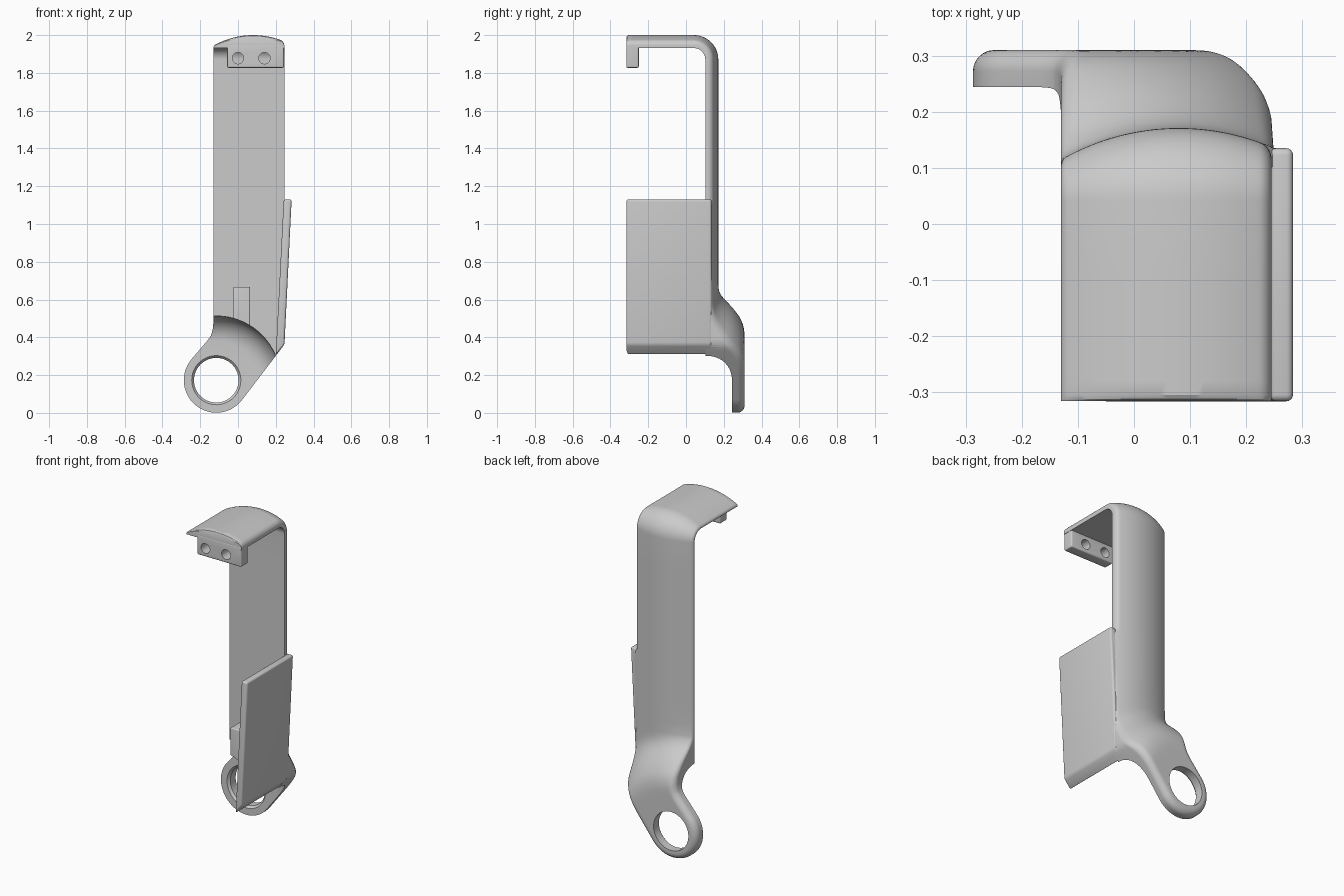
import bpy, bmesh, math

if "Cube" in bpy.data.objects:
    bpy.data.objects.remove(bpy.data.objects["Cube"])

CX, CZ, R = -0.115, 0.173, 0.172      # ring eye centre and outer radius
INNER = 0.102                         # y of the flat inner strap face


def interp(pts, v):
    if v <= pts[0][0]:
        return pts[0][1]
    for (a, p), (b, q) in zip(pts, pts[1:]):
        if v <= b:
            return p + (q - p) * (v - a) / (b - a)
    return pts[-1][1]


def make_object(name, bm):
    bmesh.ops.recalc_face_normals(bm, faces=bm.faces)
    me = bpy.data.meshes.new(name)
    bm.to_mesh(me)
    bm.free()
    ob = bpy.data.objects.new(name, me)
    bpy.context.collection.objects.link(ob)
    return ob


def prism(name, xz, y0, y1, bevel):
    bm = bmesh.new()
    rows = [[bm.verts.new((x, y, z)) for x, z in xz] for y in (y0, y1)]
    bm.faces.new(rows[0])
    bm.faces.new(rows[1][::-1])
    for i in range(len(xz)):
        j = (i + 1) % len(xz)
        bm.faces.new((rows[0][j], rows[0][i], rows[1][i], rows[1][j]))
    bmesh.ops.recalc_face_normals(bm, faces=bm.faces)
    if bevel:
        bmesh.ops.bevel(bm, geom=bm.edges[:], offset=bevel, segments=4,
                        profile=0.5, affect='EDGES')
    return make_object(name, bm)


def box(name, x0, x1, y0, y1, z0, z1, bevel):
    return prism(name, [(x0, z0), (x1, z0), (x1, z1), (x0, z1)], y0, y1, bevel)


def circle(x, z, r, n=40):
    return [(x + r * math.cos(2 * math.pi * i / n), z + r * math.sin(2 * math.pi * i / n))
            for i in range(n)]


def boolean(target, other, op):
    m = target.modifiers.new(op, 'BOOLEAN')
    m.operation, m.solver, m.object = op, 'EXACT', other
    bpy.ops.object.select_all(action='DESELECT')
    bpy.context.view_layer.objects.active = target
    target.select_set(True)
    n = len(target.data.vertices)
    bpy.ops.object.modifier_apply(modifier=m.name)
    print(target.name, other.name, n, len(target.data.vertices))
    bpy.data.objects.remove(other)


# Front silhouette of the strap and arm: left and right x for a height z
def arc(end, side):
    return [(CZ - R * math.cos(end * i / 30), CX + side * R * math.sin(end * i / 30))
            for i in range(31)]


left = arc(math.radians(131), -1) + [(0.385, -0.16), (0.41, -0.143), (0.44, -0.134),
                                     (0.48, -0.13), (3, -0.13)]
right = arc(math.radians(52), 1) + [(0.34, 0.229), (0.355, 0.238), (0.38, 0.245),
                                    (1.08, 0.272), (1.11, 0.265), (1.13, 0.245), (3, 0.245)]

# Radial swell of the back face around the ring eye
swell = [(0.24, 1), (0.277, 0.985), (0.327, 0.89), (0.377, 0.67), (0.407, 0.5),
         (0.447, 0.24), (0.477, 0.09), (0.505, 0.02), (0.53, 0)]


def edge_distance(x, z):
    best = 1
    for side in (left, right):
        for (z0, x0), (z1, x1) in zip(side, side[1:]):
            dx, dz = x1 - x0, z1 - z0
            k = ((x - x0) * dx + (z - z0) * dz) / (dx * dx + dz * dz)
            k = min(1, max(0, k))
            best = min(best, math.hypot(x - x0 - k * dx, z - z0 - k * dz))
    return best


def thickness(x, z):
    xc = max(-0.13, x)
    base = 0.171 - (0.42 - math.sqrt(0.42 ** 2 - (xc - 0.08) ** 2))
    rad = math.hypot(x - CX, z - CZ)
    s = sum(interp(swell, rad + o) for o in (-0.02, -0.01, 0, 0.01, 0.02)) / 5
    y = base + s * (0.31 - base)
    r = (0.009 if x < 0.08 else 0.02) * (1 - s) + 0.038 * s
    d = min(edge_distance(x, z), r)
    y -= r - math.sqrt(max(0, r * r - (r - d) ** 2))
    return max(0.003, y - INNER)


# Strap with hooked top and swollen arm, lofted along the inner face
stations = [('v', CZ - R * math.cos(math.radians(a))) for a in range(4, 90, 4)]
stations += [('v', CZ + 0.0125 * i) for i in range(42)]
stations += [('v', z) for z in (0.75, 0.9, 1.05, 1.08, 1.1, 1.11, 1.12, 1.13, 1.14, 1.4, 1.7)]
stations += [('b', math.radians(a)) for a in range(0, 91, 6)]
stations += [('h', y) for y in (-0.1, -0.28, -0.305, -0.312, -0.315)]
N, BEND = 44, 0.06
TOP = 1.931
bm = bmesh.new()
rows = []
for kind, v in stations:
    z = v if kind == 'v' else 1.9
    xl, xr = interp(left, z), interp(right, z)
    shrink = {-0.312: 0.94, -0.315: 0.85}.get(v, 1) if kind == 'h' else 1
    row = []
    for i in range(N + 3):
        u = 0.5 - 0.5 * math.cos(math.pi * min(i, N) / N)
        x = xl + (xr - xl) * u
        t = thickness(x, z) * shrink if i <= N else 0
        if i > N:
            x = xr if i == N + 1 else xl
        if kind == 'v':
            co = (x, INNER + t, v)
        elif kind == 'b':
            co = (x, INNER - BEND + (BEND + t) * math.cos(v),
                  TOP - BEND + (BEND + t) * math.sin(v))
        else:
            co = (x, v, TOP + t)
        row.append(bm.verts.new(co))
    rows.append(row)
for a, b in zip(rows, rows[1:]):
    for i in range(N + 3):
        j = (i + 1) % (N + 3)
        bm.faces.new((a[i], a[j], b[j], b[i]))
bm.faces.new(rows[0])
bm.faces.new(rows[-1])
bmesh.ops.recalc_face_normals(bm, faces=bm.faces)
bmesh.ops.triangulate(bm, faces=bm.faces)
body = make_object("bracket_body", bm)

# Leaning side plate, locating rib and hook lip
plate = prism("side_plate", [(0.242, 1.13), (0.284, 1.13), (0.246, 0.362), (0.2, 0.305)],
              -0.316, 0.135, 0.012)
rib = box("locating_rib", -0.025, 0.064, -0.04, 0.12, 0.36, 0.667, 0.006)
lip = box("hook_lip", -0.057, 0.243, -0.316, -0.25, 1.827, 1.95, 0.008)
for part in (plate, rib, lip):
    boolean(body, part, 'UNION')

# Lathed cutter: round clearance with a big fillet, plus the chamfered eye
profile = [(0.118, 0.45), (0.118, 0.258), (0.13, 0.244)]
profile += [(0.21 + 0.13 * math.sin(math.radians(a)), 0.114 + 0.13 * math.cos(math.radians(a)))
            for a in range(0, 91, 9)] + [(0.34, -0.5)]
bm = bmesh.new()
S = 96
rings = [[bm.verts.new((x, y, z)) for x, z in circle(CX, CZ, r, S)] for r, y in profile]
for a, b in zip(rings, rings[1:]):
    for i in range(S):
        bm.faces.new((a[i], a[(i + 1) % S], b[(i + 1) % S], b[i]))
bm.faces.new(rings[0])
bm.faces.new(rings[-1])
boolean(body, make_object("eye_cutter", bm), 'DIFFERENCE')

# Two screw holes through the lip
for x in (0.0, 0.14):
    boolean(body, prism("hole_cutter", circle(x, 1.878, 0.03), -0.4, -0.2, 0), 'DIFFERENCE')

bpy.ops.object.select_all(action='DESELECT')
body.select_set(True)
bpy.context.view_layer.objects.active = body
bpy.ops.object.shade_smooth_by_angle(angle=math.radians(30))
